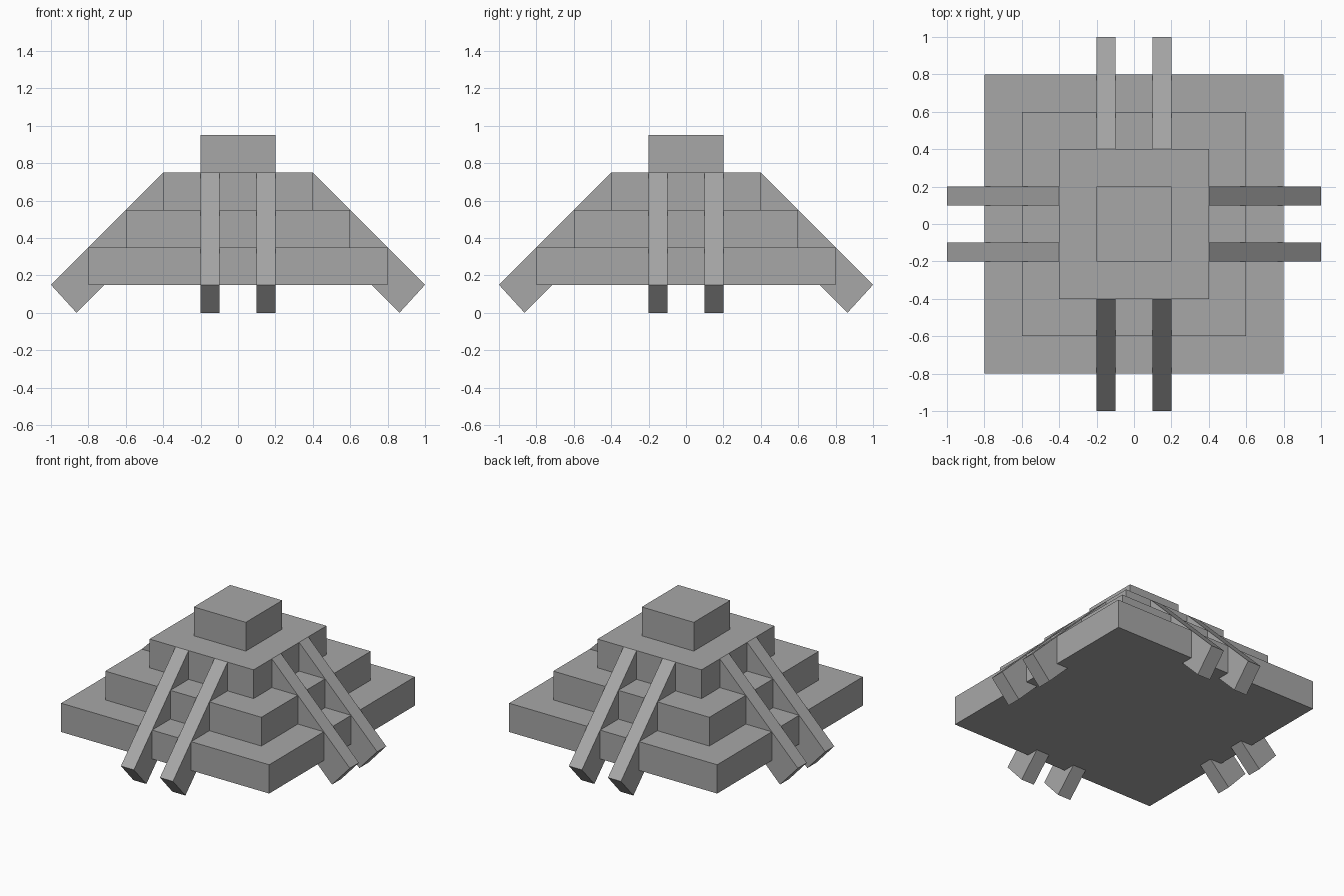
import bpy
import bmesh
from math import pi
from mathutils import Matrix, Vector

cube = bpy.data.objects.get("Cube")
if cube:
    bpy.data.objects.remove(cube, do_unlink=True)

# One plain stone grey
stone = bpy.data.materials.new("stone grey")
stone.use_nodes = True
colour = (0.39, 0.39, 0.39, 1)
stone.diffuse_color = colour
stone.node_tree.nodes["Principled BSDF"].inputs["Base Color"].default_value = colour


def add_object(name, bm):
    bmesh.ops.recalc_face_normals(bm, faces=bm.faces)
    mesh = bpy.data.meshes.new(name)
    bm.to_mesh(mesh)
    bm.free()
    mesh.materials.append(stone)
    obj = bpy.data.objects.new(name, mesh)
    bpy.context.collection.objects.link(obj)
    return obj


def tier(name, width, bottom, height):
    bm = bmesh.new()
    bmesh.ops.create_cube(bm, size=1)
    bmesh.ops.scale(bm, vec=(width, width, height), verts=bm.verts)
    bmesh.ops.translate(bm, vec=(0, 0, bottom + height / 2), verts=bm.verts)
    return add_object(name, bm)


def rail(name, offset, angle):
    # Slanted bar: side profile in x/z, extruded along y, turned to its side
    profile = [(0.4, 0.75), (1.0, 0.15), (0.863, 0.0), (0.263, 0.6)]
    bm = bmesh.new()
    face = bm.faces.new([bm.verts.new((x, offset - 0.05, z)) for x, z in profile])
    side = bmesh.ops.extrude_face_region(bm, geom=[face])["geom"]
    moved = [v for v in side if isinstance(v, bmesh.types.BMVert)]
    bmesh.ops.translate(bm, vec=Vector((0, 0.1, 0)), verts=moved)
    bmesh.ops.rotate(bm, cent=(0, 0, 0), matrix=Matrix.Rotation(angle, 3, "Z"), verts=bm.verts)
    return add_object(name, bm)


# Stepped tiers, from the base slab to the top shrine
for i, name in enumerate(["base_tier", "middle_tier", "upper_tier", "top_block"]):
    tier(name, 1.6 - 0.4 * i, 0.15 + 0.2 * i, 0.2)

# A pair of stair rails on each of the four sides
for i, side in enumerate(["left", "back", "right", "front"]):
    for label, offset in (("a", -0.15), ("b", 0.15)):
        rail(f"{side}_stair_rail_{label}", offset, i * pi / 2)
